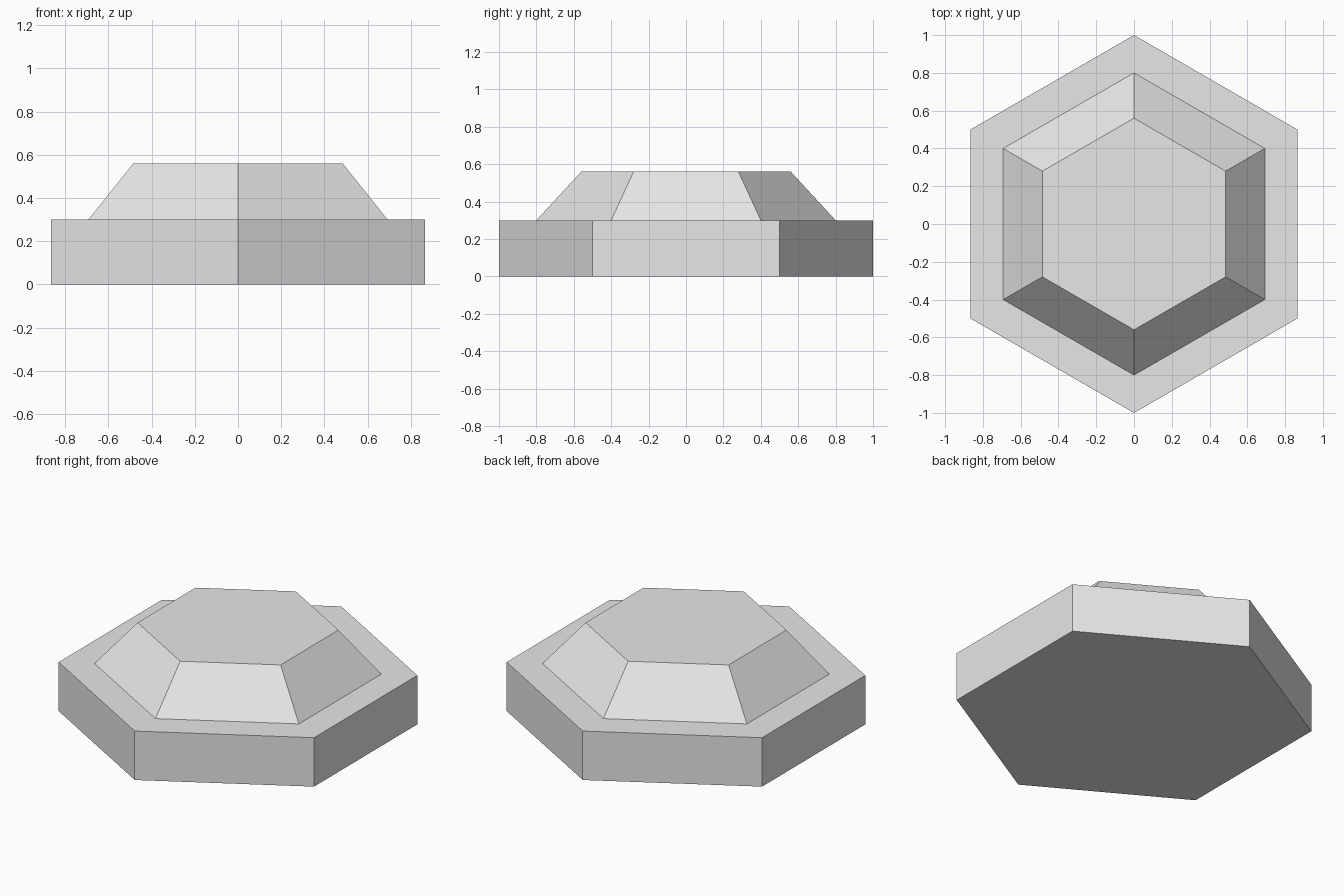
import bpy
import bmesh
from math import sin, cos, pi

cube = bpy.data.objects.get("Cube")
if cube:
    bpy.data.objects.remove(cube, do_unlink=True)

SIDES = 6

# Single light grey material
grey = bpy.data.materials.new("light_grey")
grey.use_nodes = True
colour = (0.8, 0.8, 0.8, 1.0)
grey.diffuse_color = colour
grey.node_tree.nodes["Principled BSDF"].inputs["Base Color"].default_value = colour


def hex_frustum(name, bottom_radius, top_radius, z_low, z_high):
    """Closed six-sided prism or frustum with corners on the y axis."""
    bm = bmesh.new()

    def ring(radius, z):
        return [bm.verts.new((radius * sin(2 * pi * i / SIDES),
                              radius * cos(2 * pi * i / SIDES), z))
                for i in range(SIDES)]

    low, high = ring(bottom_radius, z_low), ring(top_radius, z_high)
    bm.faces.new(low)
    bm.faces.new(high)
    for i in range(SIDES):
        j = (i + 1) % SIDES
        bm.faces.new((low[i], low[j], high[j], high[i]))
    bmesh.ops.recalc_face_normals(bm, faces=bm.faces)

    mesh = bpy.data.meshes.new(name)
    bm.to_mesh(mesh)
    bm.free()
    mesh.materials.append(grey)
    obj = bpy.data.objects.new(name, mesh)
    bpy.context.collection.objects.link(obj)
    return obj


# Straight-walled slab, then the sloped cap standing on it
hex_frustum("base_slab", 1.0, 1.0, 0.0, 0.3)
hex_frustum("sloped_cap", 0.8, 0.56, 0.3, 0.56)
